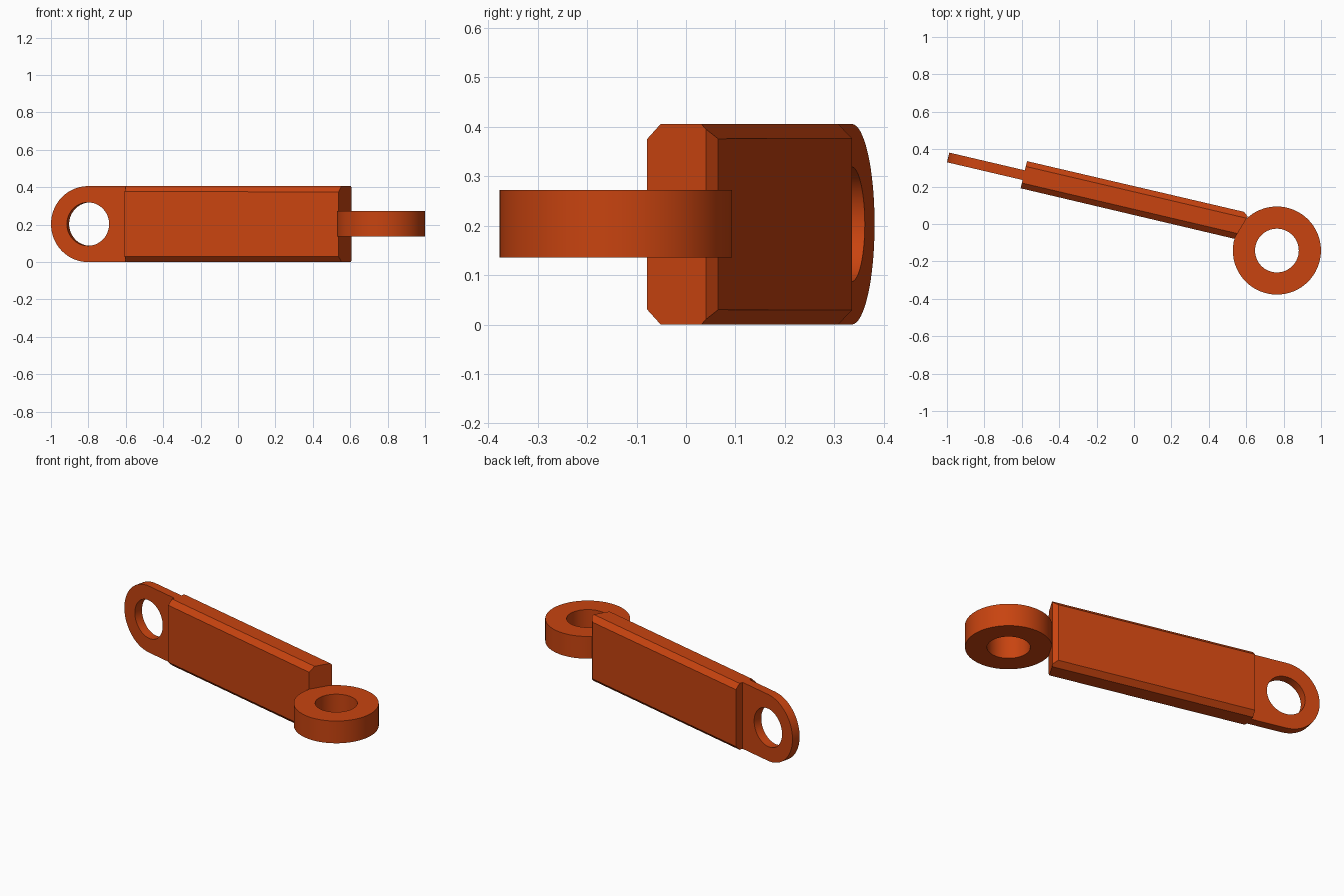
import bpy, bmesh, math
from mathutils import Vector, Matrix

if "Cube" in bpy.data.objects:
    bpy.data.objects.remove(bpy.data.objects["Cube"])

HEIGHT = 0.406
MID = HEIGHT / 2
ANGLE = math.radians(-13.2)          # heading of the bar in plan
ALONG = Vector((math.cos(ANGLE), math.sin(ANGLE), 0))
ACROSS = Vector((-math.sin(ANGLE), math.cos(ANGLE), 0))

paint = bpy.data.materials.new("orange_paint")
paint.diffuse_color = (0.58, 0.057, 0.005, 1)
paint.use_nodes = True
paint.node_tree.nodes["Principled BSDF"].inputs["Base Color"].default_value = paint.diffuse_color


def finish(bm, name, smooth=False):
    bmesh.ops.recalc_face_normals(bm, faces=bm.faces)
    mesh = bpy.data.meshes.new(name)
    bm.to_mesh(mesh)
    bm.free()
    obj = bpy.data.objects.new(name, mesh)
    bpy.context.collection.objects.link(obj)
    mesh.materials.append(paint)
    if smooth:
        bpy.ops.object.select_all(action='DESELECT')
        obj.select_set(True)
        bpy.context.view_layer.objects.active = obj
        bpy.ops.object.shade_smooth_by_angle(angle=math.radians(30))
    return obj


def holed_plate(name, outer, inner, thickness, matrix):
    """Bridge two matching outlines into a plate with a hole."""
    bm = bmesh.new()
    h = thickness / 2
    rings = [[bm.verts.new((x, y, z)) for x, y in loop]
             for loop, z in ((outer, -h), (outer, h), (inner, h), (inner, -h))]
    n = len(outer)
    for k in range(4):
        a, b = rings[k], rings[(k + 1) % 4]
        for i in range(n):
            j = (i + 1) % n
            bm.faces.new((a[i], a[j], b[j], b[i]))
    bm.transform(matrix)
    return finish(bm, name, True)


def circle(radius, n=64):
    return [(radius * math.cos(math.tau * i / n), radius * math.sin(math.tau * i / n))
            for i in range(n)]


# Bar: plan outline with a slanted end, extruded, long edges chamfered
plan = [(-0.606, 0.191), (0.537, -0.079), (0.608, 0.04), (0.588, 0.065), (-0.572, 0.336)]
bm = bmesh.new()
base = bm.faces.new([bm.verts.new((x, y, 0)) for x, y in plan])
top = bmesh.ops.extrude_face_region(bm, geom=[base])["geom"]
bmesh.ops.translate(bm, vec=(0, 0, HEIGHT),
                    verts=[v for v in top if isinstance(v, bmesh.types.BMVert)])
CHAMFER = 0.029
for corner, side in ((plan[0], -1), (plan[4], 1)):
    for z, up in ((0, -1), (HEIGHT, 1)):
        point = Vector((*corner, z - up * CHAMFER))
        normal = ACROSS * side + Vector((0, 0, up))
        cut = bmesh.ops.bisect_plane(bm, geom=bm.verts[:] + bm.edges[:] + bm.faces[:],
                                     plane_co=point, plane_no=normal, clear_outer=True)
        bmesh.ops.holes_fill(bm, edges=[e for e in bm.edges if e.is_boundary])
finish(bm, "bar")

# Upright eye plate: round outer end, square inner end tucked into the bar
R, N = 0.203, 64
outline = []
for x, y in circle(R, N):
    if x > 1e-6:                      # stretch the inner half into a straight tongue
        s = max(abs(x), abs(y))
        x, y = x / s * 0.26, max(-R, min(R, y / s * R))
    outline.append((x, y))
eye_centre = Vector((-0.796, 0.3095, MID))
frame = Matrix((ALONG, Vector((0, 0, 1)), -ACROSS)).transposed().to_4x4()
holed_plate("upright_eye", outline, circle(0.116, N), 0.053,
            Matrix.Translation(eye_centre) @ frame)

# Flat ring at the other end
holed_plate("flat_ring", circle(0.2355), circle(0.117), 0.136,
            Matrix.Translation((0.764, -0.142, 0.204)))
